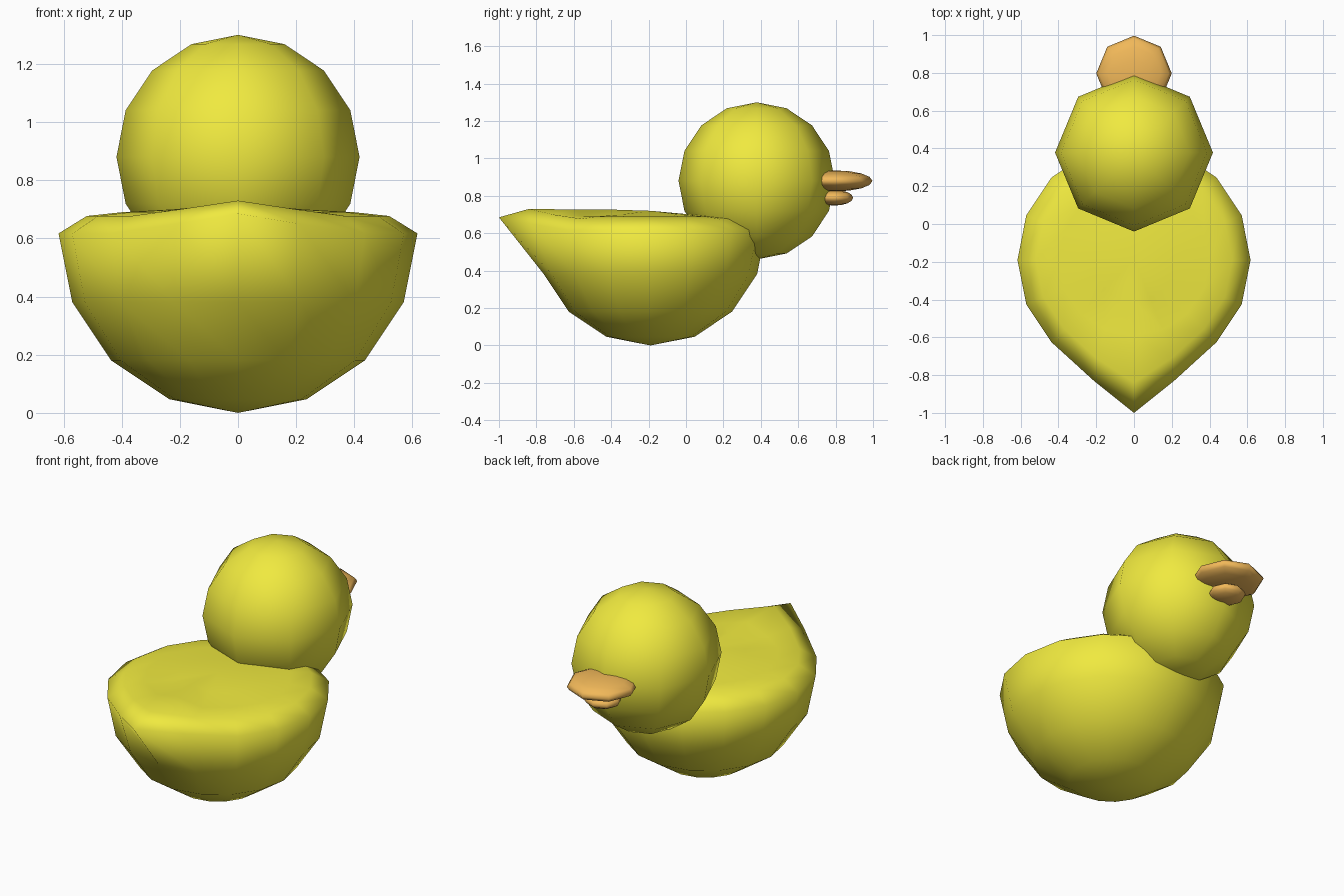
import bpy, math

if "Cube" in bpy.data.objects:
    bpy.data.objects.remove(bpy.data.objects["Cube"])


def material(name, color):
    m = bpy.data.materials.new(name)
    m.diffuse_color = color
    m.use_nodes = True
    m.node_tree.nodes["Principled BSDF"].inputs["Base Color"].default_value = m.diffuse_color
    return m


yellow = material("yellow", (0.87, 0.82, 0.05, 1))
orange = material("orange", (0.88, 0.48, 0.1, 1))


def ball(name, segments, radii, location, mat):
    bpy.ops.mesh.primitive_uv_sphere_add(segments=segments, ring_count=8, radius=1)
    ob = bpy.context.object
    ob.name = name
    for v in ob.data.vertices:
        v.co = [v.co[i] * radii[i] + location[i] for i in range(3)]
    ob.data.materials.append(mat)
    ob.data.shade_smooth()
    return ob


# Body: round bowl below, flattened back, pulled-out tail
R, CY, CZ = 0.617, -0.19, 0.617
body = ball("body", 16, (R, R, R), (0, CY, CZ), yellow)
upper = {1: (0.52, 0.677), 2: (0.40, 0.69), 3: (0.22, 0.70), 4: (0.0, 0.72)}
for v in body.data.vertices:
    x, y, z = v.co.x, v.co.y - CY, v.co.z - CZ
    ring = round(math.degrees(math.asin(max(-1, min(1, z / R)))) / 22.5)
    r = math.hypot(x, y)
    if ring > 0:
        new_r, new_z = upper[ring]
        k = new_r / r if r > 1e-4 else 0
        v.co = (x * k, y * k + CY, new_z)
    if ring >= 0 and y < -0.01:
        along = abs(x) < 0.01
        beside = not along and y < -0.85 * r
        if ring == 0 and along:
            v.co = (0, -1.0, 0.685)
        elif ring == 0 and beside:
            v.co.x *= 0.9
            v.co.y = -0.83
            v.co.z = 0.65
        elif ring == 1 and along:
            v.co = (0, -0.84, 0.73)
        elif ring == 1 and beside:
            v.co.y = -0.71
            v.co.z = 0.70
        elif ring > 1 and along:
            v.co.z = 0.727

# Head
ball("head", 8, (0.418, 0.418, 0.42), (0, 0.378, 0.88), yellow)

# Bill
ball("upper_bill", 8, (0.2, 0.2, 0.056), (0, 0.797, 0.88), orange)
ball("lower_bill", 8, (0.105, 0.1, 0.042), (0, 0.793, 0.79), orange)
